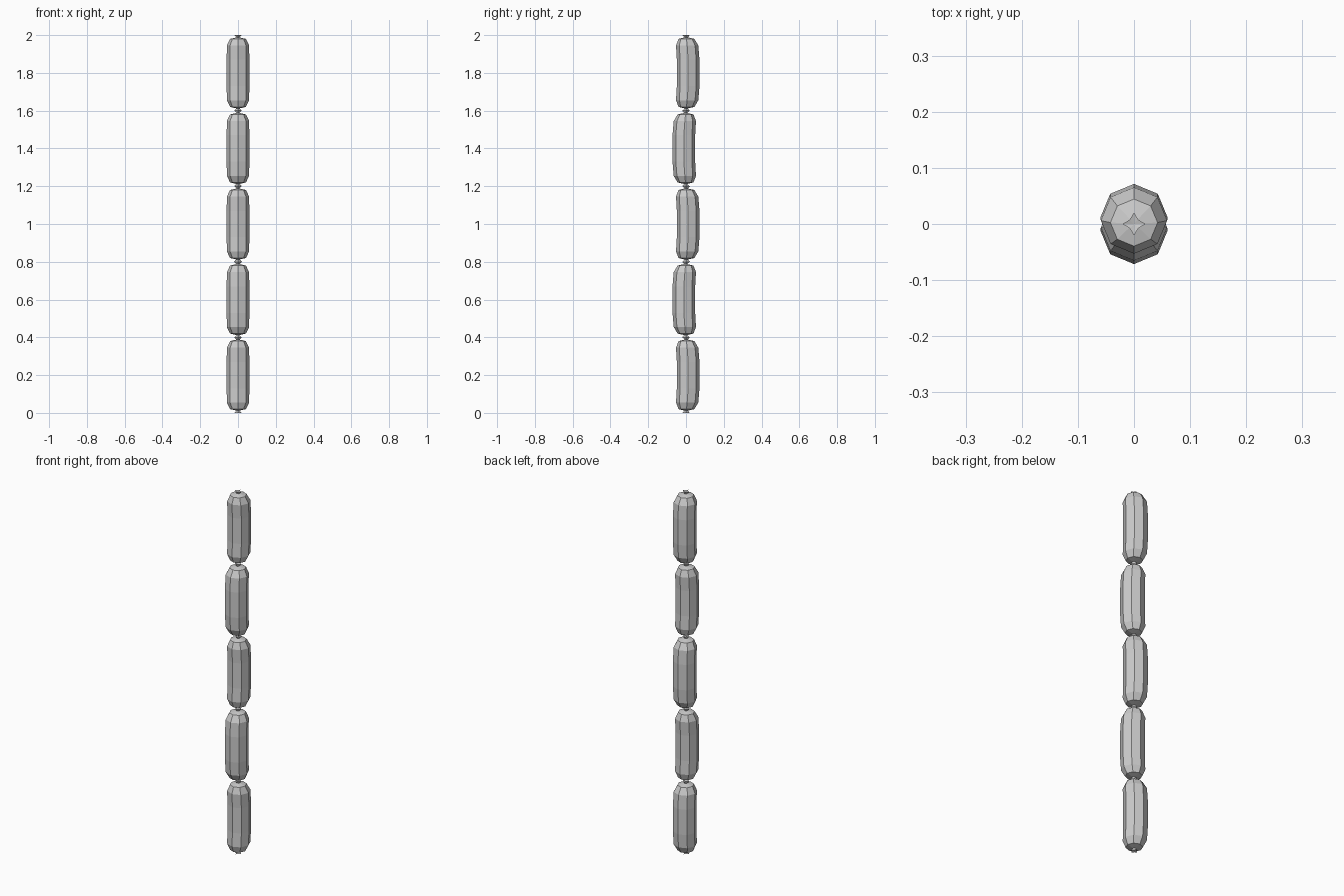
import bpy
import bmesh
from math import cos, sin, pi

old = bpy.data.objects.get("Cube")
if old:
    bpy.data.objects.remove(old, do_unlink=True)

LINKS = 5
PITCH = 0.4
SIDES = 8
BEND = 0.013

grey = bpy.data.materials.new("plain grey")
grey.use_nodes = True
grey.diffuse_color = (0.6, 0.6, 0.6, 1)
grey.node_tree.nodes["Principled BSDF"].inputs["Base Color"].default_value = (0.6, 0.6, 0.6, 1)

# Half of the link profile: height from the tip, radius on the axes, radius on the diagonals
HALF = [(0.0, 0.02, 0.011), (0.012, 0.008, 0.008), (0.02, 0.042, 0.042),
        (0.055, 0.059, 0.059), (0.13, 0.06, 0.06)]
PROFILE = HALF + [(PITCH - z, a, d) for z, a, d in reversed(HALF)]


def make_link(name, base, side):
    """One curved casing with pinched, star-shaped twisted ends."""
    bm = bmesh.new()
    rings = []
    for z, on_axis, diagonal in PROFILE:
        t = 2 * z / PITCH - 1
        shift = side * BEND * (1 - t * t)
        ring = []
        for i in range(SIDES):
            r = diagonal if i % 2 else on_axis
            a = 2 * pi * i / SIDES
            ring.append(bm.verts.new((r * cos(a), r * sin(a) + shift, z)))
        rings.append(ring)
    for low, high in zip(rings, rings[1:]):
        for i in range(SIDES):
            j = (i + 1) % SIDES
            bm.faces.new((low[i], low[j], high[j], high[i]))
    # Close both tips with a shallow fan
    for ring, z in ((rings[0], 0.003), (rings[-1], PITCH - 0.003)):
        tip = bm.verts.new((0, 0, z))
        for i in range(SIDES):
            bm.faces.new((ring[i], ring[(i + 1) % SIDES], tip))
    bmesh.ops.recalc_face_normals(bm, faces=bm.faces)
    mesh = bpy.data.meshes.new(name)
    bm.to_mesh(mesh)
    bm.free()
    mesh.materials.append(grey)
    obj = bpy.data.objects.new(name, mesh)
    obj.location.z = base
    bpy.context.collection.objects.link(obj)


# Hanging string of links, bending alternately backward and forward
for n in range(LINKS):
    make_link(f"sausage_link_{n + 1}", n * PITCH, 1 if n % 2 == 0 else -1)
